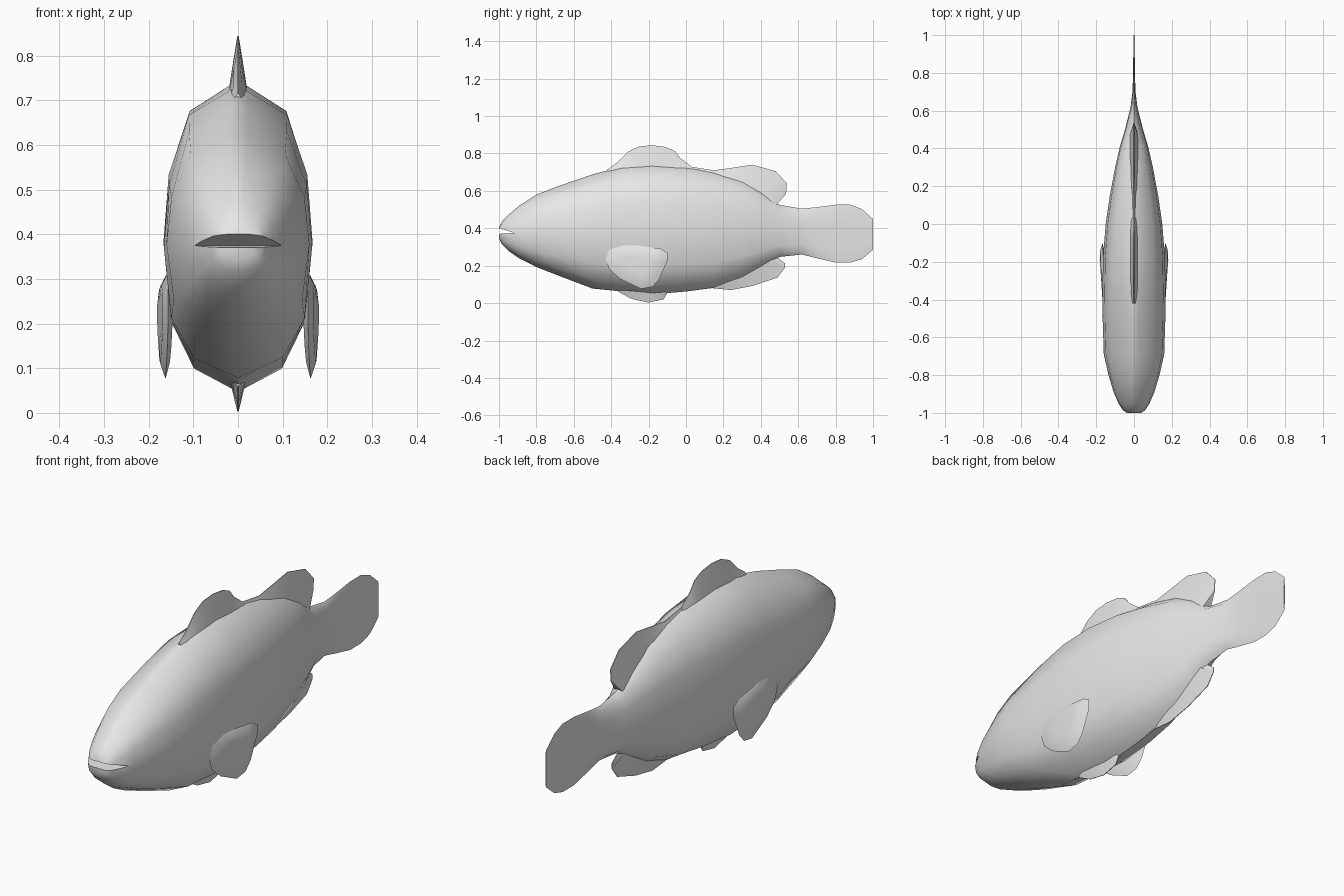
import bpy, bmesh, math
from mathutils import Vector

if "Cube" in bpy.data.objects:
    bpy.data.objects.remove(bpy.data.objects["Cube"])

grey = bpy.data.materials.new("plain grey")
grey.diffuse_color = (0.8, 0.8, 0.8, 1)
grey.use_nodes = True
grey.node_tree.nodes["Principled BSDF"].inputs["Base Color"].default_value = grey.diffuse_color


def make(name, rings, angle=50, cap=True):
    """Loft closed rings of points into one smooth, capped object."""
    bm = bmesh.new()
    loops = [[bm.verts.new(p) for p in ring] for ring in rings]
    for a, b in zip(loops, loops[1:]):
        n = len(a)
        for i in range(n):
            j = (i + 1) % n
            bm.faces.new((a[i], a[j], b[j], b[i]))
    if cap:
        bm.faces.new(loops[0])
        bm.faces.new(loops[-1])
    bmesh.ops.recalc_face_normals(bm, faces=bm.faces)
    mesh = bpy.data.meshes.new(name)
    bm.to_mesh(mesh)
    bm.free()
    mesh.materials.append(grey)
    ob = bpy.data.objects.new(name, mesh)
    bpy.context.collection.objects.link(ob)
    smooth(ob, angle)
    return ob


def smooth(ob, angle):
    bpy.ops.object.select_all(action='DESELECT')
    ob.select_set(True)
    bpy.context.view_layer.objects.active = ob
    bpy.ops.object.shade_smooth_by_angle(angle=math.radians(angle))


# Body and tail: y, bottom, top, half width
stations = [
    (-1.00, .345, .405, .040), (-.985, .315, .435, .060), (-.95, .28, .472, .082),
    (-.89, .238, .522, .108), (-.80, .193, .58, .135), (-.69, .15, .623, .160),
    (-.50, .078, .688, .166), (-.34, .062, .73, .167), (-.18, .047, .742, .164),
    (0, .062, .728, .150), (.15, .082, .70, .128), (.30, .13, .66, .100),
    (.41, .19, .60, .075), (.50, .247, .525, .048), (.62, .26, .505, .018),
    (.70, .24, .513, .008), (.80, .217, .526, .005), (.88, .217, .526, .004),
    (.94, .235, .503, .003), (1.0, .285, .45, .002),
]
half = [(.13, .97), (.66, .81), (.93, .41), (1, -.04), (.9, -.56), (.6, -.85)]
section = [(0, 1)] + half + [(0, -1)] + [(-x, z) for x, z in reversed(half)]
rings = []
for y, lo, hi, w in stations:
    mid, h = (lo + hi) / 2, (hi - lo) / 2
    rings.append([(x * w, y, mid + z * h) for x, z in section])
body = make("body", rings)

# Mouth: wedge cut out of the snout
wedge = [(-.915, .375), (-1.05, .368), (-1.05, .415)]
cutter = make("mouth_cutter", [[(x, y, z) for y, z in wedge] for x in (-.3, .3)])
cutter.hide_render = True
mod = body.modifiers.new("mouth", 'BOOLEAN')
mod.operation = 'DIFFERENCE'
mod.solver = 'EXACT'
mod.object = cutter
bpy.context.view_layer.objects.active = body
bpy.ops.object.modifier_apply(modifier=mod.name)
bpy.data.objects.remove(cutter)
smooth(body, 50)


# Centre fins: thick at the root, thin at the rim
def centre_fin(name, root, tip, base):
    rings = []
    for (ry, rz), (ty, tz) in zip(root, tip):
        right, left = [], []
        for t, w in ((0, base), (.6, base * .45), (1, .0015)):
            y, z = ry + (ty - ry) * t, rz + (tz - rz) * t
            right.append((w, y, z))
            left.append((-w, y, z))
        rings.append(right + left[::-1])
    make(name, rings)


centre_fin("front_dorsal_fin",
           [(-.42, .68), (-.36, .70), (-.29, .71), (-.23, .715), (-.17, .715),
            (-.11, .71), (-.06, .70), (-.02, .70), (.05, .69)],
           [(-.42, .715), (-.37, .75), (-.31, .81), (-.25, .838), (-.18, .844),
            (-.11, .835), (-.06, .813), (-.03, .775), (.03, .73)], .022)
centre_fin("rear_dorsal_fin",
           [(0, .68), (.15, .66), (.25, .63), (.33, .60), (.40, .57), (.44, .54), (.47, .51)],
           [(.02, .73), (.15, .71), (.25, .724), (.355, .74), (.48, .705), (.54, .64), (.535, .585)],
           .024)
centre_fin("anal_fin",
           [(.05, .12), (.14, .13), (.24, .15), (.33, .19), (.40, .22), (.44, .25)],
           [(.05, .07), (.14, .08), (.24, .07), (.36, .093), (.49, .137), (.53, .19)], .022)
centre_fin("anal_fin_tip",
           [(.40, .21), (.42, .24), (.45, .265)],
           [(.53, .187), (.53, .212), (.48, .25)], .018)
centre_fin("belly_fin",
           [(-.36, .09), (-.30, .09), (-.20, .09), (-.13, .09), (-.06, .09)],
           [(-.36, .06), (-.29, .022), (-.20, .003), (-.12, .02), (-.10, .055)], .022)

# Side fins: lens-shaped paddles, mirrored
outline = [(-.43, .235), (-.41, .287), (-.34, .309), (-.25, .307), (-.14, .292), (-.10, .27),
           (-.10, .225), (-.145, .125), (-.18, .087), (-.24, .076), (-.35, .128), (-.41, .18)]
cy, cz = -.25, .215


def paddle_ring(side, scale, x):
    return [(side * (x + (y + .25) * .03), cy + (y - cy) * scale, cz + (z - cz) * scale)
            for y, z in outline]


for side, label in ((1, "right"), (-1, "left")):
    make(label + "_side_fin", [paddle_ring(side, .72, .152), paddle_ring(side, 1, .162),
                               paddle_ring(side, .75, .174), paddle_ring(side, .4, .177)], 60)
